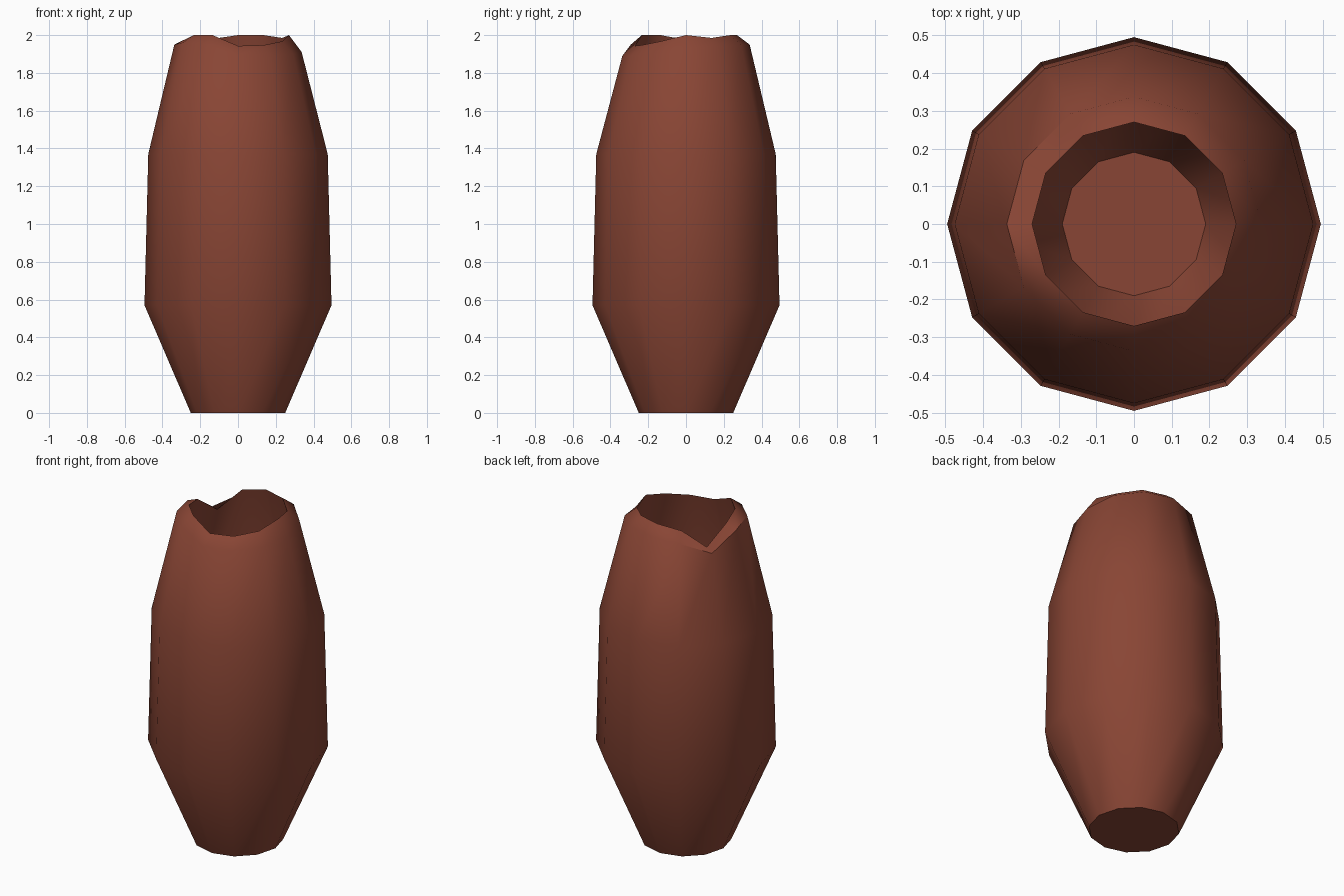
import bpy, bmesh, math

if "Cube" in bpy.data.objects:
    bpy.data.objects.remove(bpy.data.objects["Cube"])

SIDES = 12

# Single terracotta brown colour
clay = bpy.data.materials.new("brown_clay")
clay.diffuse_color = (0.250, 0.060, 0.035, 1)
clay.use_nodes = True
clay.node_tree.nodes["Principled BSDF"].inputs["Base Color"].default_value = clay.diffuse_color

# Chipped lip: heights every 30 degrees, starting at +x
shoulder_z = [1.91, 1.935, 1.95, 1.95, 1.93, 1.86, 1.95, 1.96, 1.95, 1.89, 1.89, 1.90]
rim_z = [2.0, 1.985, 2.0, 2.0, 1.98, 1.87, 1.975, 2.0, 2.0, 1.943, 1.947, 1.967]

# Shell profile from the underside, up the outside, over the lip, down the inside
profile = [
    (0.25, 0.0), (0.495, 0.57), (0.475, 1.37),
    (0.337, shoulder_z), (0.27, rim_z),
    (0.415, 1.36), (0.43, 0.59), (0.19, 0.06),
]

bm = bmesh.new()
rings = []
for r, z in profile:
    ring = []
    for i in range(SIDES):
        a = 2 * math.pi * i / SIDES
        h = z[i] if isinstance(z, list) else z
        ring.append(bm.verts.new((r * math.cos(a), r * math.sin(a), h)))
    rings.append(ring)

# Walls between rings
for lo, hi in zip(rings, rings[1:]):
    for i in range(SIDES):
        j = (i + 1) % SIDES
        bm.faces.new((lo[i], lo[j], hi[j], hi[i]))

# Underside and inner floor
bm.faces.new(rings[0][::-1])
bm.faces.new(rings[-1])
bmesh.ops.recalc_face_normals(bm, faces=bm.faces)

mesh = bpy.data.meshes.new("broken_vase")
bm.to_mesh(mesh)
bm.free()
mesh.materials.append(clay)
vase = bpy.data.objects.new("broken_vase", mesh)
bpy.context.collection.objects.link(vase)

# Smooth body, sharp base and broken lip
bpy.context.view_layer.objects.active = vase
vase.select_set(True)
bpy.ops.object.shade_smooth_by_angle(angle=math.radians(50))
